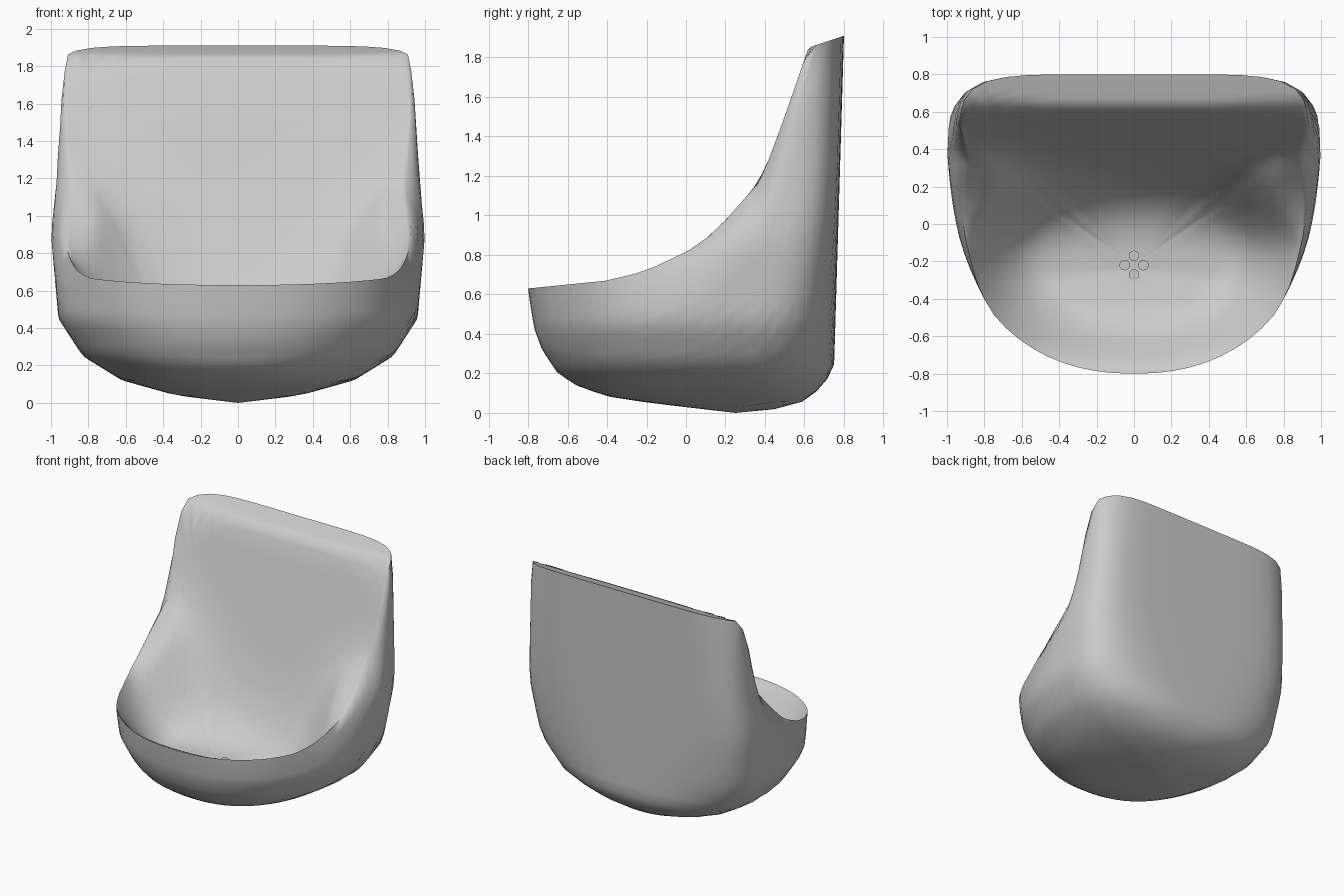
import bpy, bmesh, math

cube = bpy.data.objects.get("Cube")
if cube:
    bpy.data.objects.remove(cube)

COLUMNS, LEVELS = 72, 18
MID_Y, SEAT_Y = 0.25, -0.22

# Profiles as (position, value) pairs
FRONT = [(0, .25), (.05, -.18), (.08, -.38), (.13, -.54), (.2, -.65), (.32, -.73), (.43, -.77), (.62, -.8)]
BACK = [(0, .25), (.02, .46), (.06, .6), (.14, .7), (.24, .75), (1.91, .8)]
WIDTH = [(0, 0), (.04, .33), (.12, .62), (.25, .83), (.45, .96), (.9, 1), (1.2, .97), (1.7, .95), (1.88, .93), (1.91, .91)]
RIM = [(-.8, .63), (-.4, .67), (-.2, .72), (.05, .84), (.16, .93), (.38, 1.18), (.5, 1.5), (.62, 1.85), (.8, 1.91)]
SEAT = [(-.8, .63), (-.77, .58), (-.7, .49), (-.6, .41), (-.45, .34), (-.25, .3), (-.08, .31), (.02, .34), (.1, .39),
        (.2, .53), (.3, .77), (.4, 1.08), (.5, 1.44), (.59, 1.78), (.63, 1.85), (.8, 1.91)]
ARM_INSET = [(-.5, 0), (-.2, .05), (.1, .07), (.38, .08), (.52, .02), (.65, 0)]


def sample(profile, p):
    """Linear interpolation, clamped at both ends."""
    if p <= profile[0][0]:
        return profile[0][1]
    for (a, va), (b, vb) in zip(profile, profile[1:]):
        if p <= b:
            return va + (vb - va) * (p - a) / (b - a)
    return profile[-1][1]


def shell_point(angle, z):
    """Point of the outer shell at a height: round front, squarer back."""
    c, s = math.cos(angle), math.sin(angle)
    n = 2.25 if s < 0 else 2.1 + 4.4 * min(z / 1.2, 1) ** 1.2
    r = (abs(c) ** n + abs(s) ** n) ** (-1 / n)
    depth = sample(BACK, z) - MID_Y if s > 0 else MID_Y - sample(FRONT, z)
    return sample(WIDTH, z) * c * r, MID_Y + depth * s * r, z


def rim_height(angle):
    low, high = 0.3, 1.91
    for _ in range(40):
        z = (low + high) / 2
        if z < sample(RIM, shell_point(angle, z)[1]):
            low = z
        else:
            high = z
    return high


def outer_point(angle, top, z):
    """Shell point, rolled inwards just below the rim of the arms."""
    x, y, z = shell_point(angle, z)
    roll = max(0, 1 - (top - z) / 0.3) ** 2
    return x * (1 - sample(ARM_INSET, y) * roll), y, z


def seat_point(rim, s):
    """Point of the hollow, s running from 0 at the seat middle to 1 at the rim."""
    x, y = rim[0] * s, SEAT_Y + (rim[1] - SEAT_Y) * s
    blend = max(0, (s - 0.5) / 0.5) ** 2
    corner = 0.4 * x * x * max(0, 1 - 4 * y * y) ** 2
    edge = sample(RIM, y)
    floor = min(sample(SEAT, y + corner), edge)
    return x, y, floor + (edge - floor) * blend


def finish(bm, name, material):
    bmesh.ops.recalc_face_normals(bm, faces=bm.faces)
    mesh = bpy.data.meshes.new(name)
    bm.to_mesh(mesh)
    bm.free()
    mesh.materials.append(material)
    obj = bpy.data.objects.new(name, mesh)
    bpy.context.collection.objects.link(obj)
    bpy.ops.object.select_all(action='DESELECT')
    obj.select_set(True)
    bpy.context.view_layer.objects.active = obj
    bpy.ops.object.shade_smooth_by_angle(angle=math.radians(80))


grey = bpy.data.materials.new("light grey")
grey.use_nodes = True
grey.diffuse_color = (0.6, 0.6, 0.6, 1)
grey.node_tree.nodes["Principled BSDF"].inputs["Base Color"].default_value = (0.6, 0.6, 0.6, 1)

# Bucket: rings run from under the base, over the rim and down into the seat
angles = [2 * math.pi * (i + 0.5) / COLUMNS for i in range(COLUMNS)]
tops = [rim_height(a) for a in angles]
rings = [[outer_point(a, t, t * (k / LEVELS) ** 1.6) for a, t in zip(angles, tops)]
         for k in range(1, LEVELS + 1)]
rims = rings[-1]
steps = [.98, .95, .91, .87, .83, .8, .76, .72, .67, .62, .56, .5, .42, .32, .2, .1]
rings += [[seat_point(r, s) for r in rims] for s in steps]

bm = bmesh.new()
loops = [[bm.verts.new(p) for p in ring] for ring in rings]
base = bm.verts.new((0, MID_Y, 0))
middle = bm.verts.new((0, SEAT_Y, sample(SEAT, SEAT_Y)))
for i in range(COLUMNS):
    j = (i + 1) % COLUMNS
    bm.faces.new((base, loops[0][j], loops[0][i]))
    bm.faces.new((middle, loops[-1][i], loops[-1][j]))
    for lower, upper in zip(loops, loops[1:]):
        bm.faces.new((lower[i], lower[j], upper[j], upper[i]))
finish(bm, "bucket_seat", grey)

# Four small round plugs in the seat floor
for k in range(4):
    a = k * math.pi / 2
    bm = bmesh.new()
    bmesh.ops.create_cone(bm, cap_ends=True, segments=16, radius1=.028, radius2=.028, depth=.03)
    bmesh.ops.translate(bm, verts=bm.verts,
                        vec=(.05 * math.cos(a), SEAT_Y + .05 * math.sin(a), sample(SEAT, SEAT_Y)))
    finish(bm, f"seat_plug_{k + 1}", grey)
